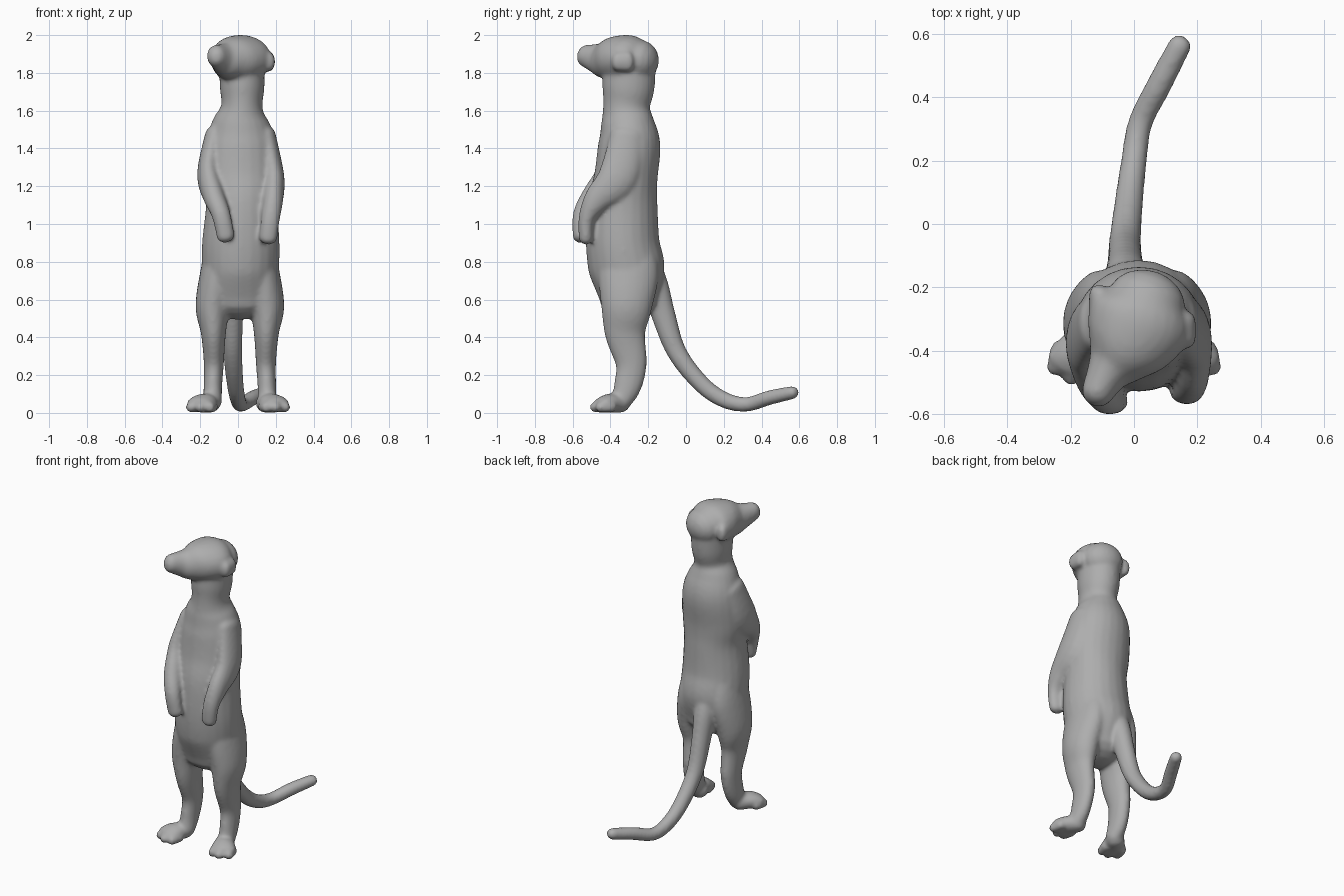
import bpy, bmesh, math
from mathutils import Vector

bm = bmesh.new()
SEG, SUB = 24, 5


def spline(rows):
    """Catmull-Rom through rows of (x, y, z, half width, half depth)."""
    out = []
    n = len(rows)
    for i in range(n - 1):
        p = [rows[max(0, min(n - 1, i + k))] for k in (-1, 0, 1, 2)]
        for s in range(SUB):
            t = s / SUB
            out.append([0.5 * (2 * b + (c - a) * t + (2 * a - 5 * b + 4 * c - d) * t * t
                               + (3 * b - a - 3 * c + d) * t ** 3)
                        for a, b, c, d in zip(*p)])
    return out + [list(rows[-1])]


def loft(rows, cap0=0.9, cap1=0.9):
    """Elliptical tube with rounded ends."""
    pts = spline(rows)
    rings = []
    for i, p in enumerate(pts):
        a = Vector(pts[max(i - 1, 0)][:3])
        b = Vector(pts[min(i + 1, len(pts) - 1)][:3])
        rings.append((Vector(p[:3]), (b - a).normalized(), p[3], p[4]))

    def dome(ring, sign, cap):
        c, t, w, d = ring
        return [(c + t * sign * cap * min(w, d) * math.sin(k), t, w * math.cos(k), d * math.cos(k))
                for k in (0.4, 0.8, 1.15, 1.4)]
    rings = dome(rings[0], -1, cap0)[::-1] + rings + dome(rings[-1], 1, cap1)
    loops = []
    for c, t, w, d in rings:
        u = (Vector((1, 0, 0)) - t * t.x).normalized()
        v = t.cross(u)
        loops.append([bm.verts.new(c + u * w * math.cos(2 * math.pi * k / SEG)
                                   + v * d * math.sin(2 * math.pi * k / SEG)) for k in range(SEG)])
    faces = []
    for l0, l1 in zip(loops, loops[1:]):
        for k in range(SEG):
            j = (k + 1) % SEG
            faces.append(bm.faces.new((l0[k], l0[j], l1[j], l1[k])))
    faces += [bm.faces.new(loops[0][::-1]), bm.faces.new(loops[-1])]
    bmesh.ops.recalc_face_normals(bm, faces=faces)


# torso and neck
loft([(.02, -.30, 1.85, .12, .14), (.022, -.305, 1.72, .118, .138), (.02, -.315, 1.62, .11, .124),
      (.015, -.31, 1.54, .152, .14), (.015, -.30, 1.42, .188, .165), (.015, -.318, 1.25, .2, .168),
      (.02, -.335, 1.1, .19, .185), (.015, -.335, .9, .205, .195), (.013, -.312, .75, .205, .2),
      (.015, -.305, .61, .2, .155)], 0.3, 0.75)

# head turned to one side, with a brow above the snout
loft([(.04, -.245, 1.865, .125, .11), (.02, -.30, 1.872, .165, .128), (-.02, -.375, 1.872, .145, .122),
      (-.058, -.435, 1.87, .098, .1), (-.085, -.475, 1.877, .068, .08), (-.115, -.53, 1.89, .052, .06)])

# ears, lying close to the head
for x, y in ((.163, -.335), (-.11, -.25)):
    loft([(x, y - .03, 1.86, .033, .05), (x, y + .03, 1.86, .033, .055)])

# arms hanging in front of the belly
loft([(-.125, -.31, 1.47, .05, .09), (-.158, -.37, 1.27, .058, .105), (-.13, -.485, 1.15, .057, .067),
      (-.09, -.552, 1.05, .05, .047), (-.065, -.562, .935, .048, .038)])
loft([(.15, -.31, 1.47, .05, .09), (.187, -.36, 1.25, .058, .105), (.185, -.47, 1.13, .054, .072),
      (.172, -.525, 1.03, .05, .044), (.16, -.53, .925, .048, .038)])

# legs, feet and toes, mirrored
for s in (-1, 1):
    def side(rows, off=0.01):
        return [(s * x + off, *r) for x, *r in rows]
    loft(side([(.095, -.31, .9, .08, .13), (.115, -.305, .74, .095, .16), (.143, -.315, .56, .092, .135),
               (.14, -.322, .42, .066, .108), (.138, -.29, .26, .053, .083), (.143, -.31, .14, .049, .073),
               (.145, -.345, .06, .05, .055)]))
    loft(side([(.145, -.345, .05, .055, .05), (.18, -.405, .052, .07, .05),
               (.2, -.445, .043, .078, .042)], 0))
    for x, y in ((.15, -.48), (.2, -.485), (.25, -.455)):
        loft(side([(x - .015, y + .06, .033, .03, .032), (x, y, .03, .027, .029)], 0))

# tail
loft([(-.02, -.22, .82, .06, .07), (-.025, -.165, .68, .065, .07), (-.028, -.12, .52, .056, .064),
      (-.028, -.048, .32, .05, .052), (-.015, .08, .155, .045, .046), (0, .2, .07, .041, .043),
      (.02, .32, .045, .039, .039), (.08, .44, .08, .04, .039), (.145, .565, .108, .037, .035)])

# fuse all parts into one soft skin
mesh = bpy.data.meshes.new("animal_body")
bm.to_mesh(mesh)
bm.free()
body = bpy.data.objects.new("animal_body", mesh)
bpy.context.collection.objects.link(body)
fur = bpy.data.materials.new("dark_grey")
fur.diffuse_color = (0.42, 0.42, 0.42, 1)
mesh.materials.append(fur)
skin = body.modifiers.new("skin", 'REMESH')
skin.mode = 'VOXEL'
skin.voxel_size = 0.011
skin.use_smooth_shade = True
soft = body.modifiers.new("soften", 'SMOOTH')
soft.factor = 0.5
soft.iterations = 8
